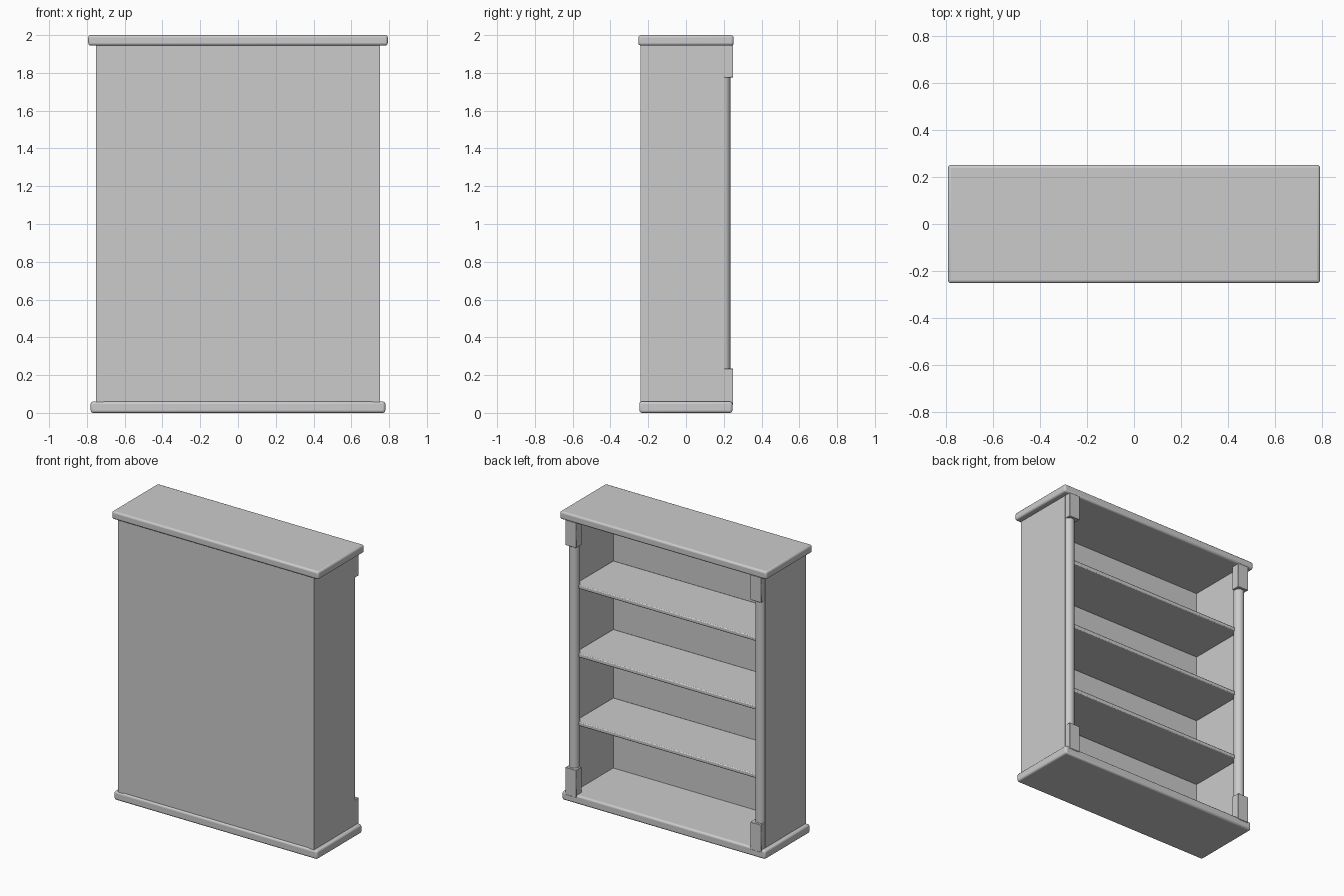
import bpy, bmesh
from mathutils import Vector

if "Cube" in bpy.data.objects:
    bpy.data.objects.remove(bpy.data.objects["Cube"])


def finish(obj, bevel=0.0, segments=3):
    if bevel:
        m = obj.modifiers.new("soft_edges", "BEVEL")
        m.width, m.segments = bevel, segments
    bpy.ops.object.select_all(action='DESELECT')
    bpy.context.view_layer.objects.active = obj
    obj.select_set(True)
    bpy.ops.object.shade_smooth_by_angle()
    return obj


def make(name, build):
    mesh = bpy.data.meshes.new(name)
    bm = bmesh.new()
    build(bm)
    bm.to_mesh(mesh)
    bm.free()
    obj = bpy.data.objects.new(name, mesh)
    bpy.context.collection.objects.link(obj)
    return obj


def box(name, x, y, z, bevel=0.0, segments=3):
    """Box from (min, max) pairs on each axis."""
    def build(bm):
        bmesh.ops.create_cube(bm, size=1)
        for v in bm.verts:
            v.co = Vector([(a + b) / 2 + c * (b - a) for (a, b), c in zip((x, y, z), v.co)])
    return finish(make(name, build), bevel, segments)


def column(name, x, y, radius, z0, z1):
    def build(bm):
        bmesh.ops.create_cone(bm, cap_ends=True, segments=32, radius1=radius,
                              radius2=radius, depth=z1 - z0)
        bmesh.ops.translate(bm, verts=bm.verts, vec=(x, y, (z0 + z1) / 2))
    return finish(make(name, build))


# Base and top boards with rounded edges
box("base_board", (-0.78, 0.78), (-0.247, 0.246), (0, 0.06), 0.013)
box("top_board", (-0.793, 0.793), (-0.252, 0.252), (1.945, 2), 0.013)

# Closed panel on the front side, set slightly between the sides
box("closing_panel", (-0.712, 0.712), (-0.235, -0.22), (0.055, 1.95))

# Shelves with softened edges
for i in range(3):
    z = 0.52 + 0.475 * i
    box(f"shelf_{i + 1}", (-0.713, 0.713), (-0.221, 0.2), (z, z + 0.028), 0.006, 2)

# Side panels, round corner columns and their square end blocks
for side, s in (("left", -1), ("right", 1)):
    def span(a, b):
        return tuple(sorted((s * a, s * b)))
    box(f"{side}_side", span(0.712, 0.752), (-0.24, 0.205), (0.055, 1.95))
    column(f"{side}_column", s * 0.715, 0.2, 0.035, 0.2, 1.8)
    for label, z in (("lower", (0.045, 0.235)), ("upper", (1.775, 1.95))):
        box(f"{side}_{label}_block", span(0.668, 0.751), (0.19, 0.25), z, 0.002, 1)
